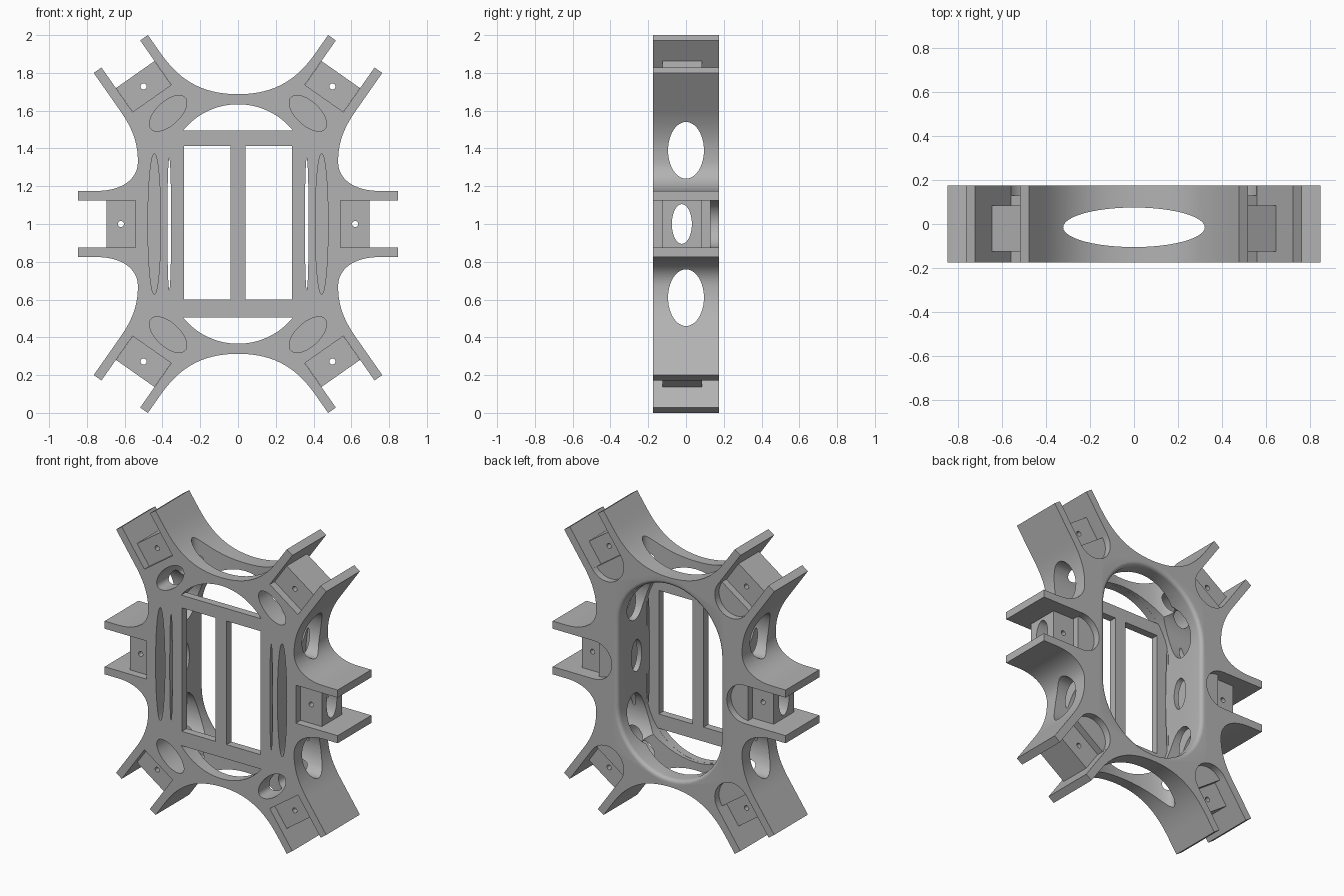
import bpy, bmesh, math
from mathutils import Vector

cube = bpy.data.objects.get("Cube")
if cube:
    bpy.data.objects.remove(cube)

grey = bpy.data.materials.new("plain_grey")
grey.use_nodes = True
COLOUR = (0.45, 0.45, 0.45, 1)
grey.diffuse_color = COLOUR
grey.node_tree.nodes["Principled BSDF"].inputs["Base Color"].default_value = COLOUR

MID = 1.0        # height of the symmetry plane
HALF = 0.175     # half depth of the frame
WALL = 0.05      # thickness of prongs and front plate
SIDE = (Vector((0.62, 0)), 0.0, 0.227)       # mount centre, angle, reach to tip
CORNER = (Vector((0.50, 0.728)), 55.0, 0.21)
FLOOR = -0.077   # slot floor, measured from the mount centre


def loft(name, rings):
    """Solid through equal rings of 3D points."""
    bm = bmesh.new()
    loops = [[bm.verts.new(p) for p in ring] for ring in rings]
    n = len(loops[0])
    for a, b in zip(loops, loops[1:]):
        for i in range(n):
            j = (i + 1) % n
            bm.faces.new((a[i], a[j], b[j], b[i]))
    bm.faces.new(loops[0])
    bm.faces.new(loops[-1])
    bmesh.ops.recalc_face_normals(bm, faces=bm.faces)
    mesh = bpy.data.meshes.new(name)
    bm.to_mesh(mesh)
    bm.free()
    mesh.materials.append(grey)
    obj = bpy.data.objects.new(name, mesh)
    bpy.context.collection.objects.link(obj)
    return obj


def ring_y(shape, y):
    return [(x, y, z + MID) for x, z in shape]


def prism(name, shape, y0, y1):
    return loft(name, [ring_y(shape, y0), ring_y(shape, y1)])


def cut(obj, cutter):
    cutter.hide_render = True
    mod = obj.modifiers.new("cut", "BOOLEAN")
    mod.operation, mod.solver, mod.object = "DIFFERENCE", "EXACT", cutter
    bpy.context.view_layer.objects.active = obj
    bpy.ops.object.modifier_apply(modifier=mod.name)
    bpy.data.objects.remove(cutter)


def ellipse(cx, cy, rx, ry, turn=0.0, n=48):
    c, s = math.cos(turn), math.sin(turn)
    pts = [(rx * math.cos(math.tau * i / n), ry * math.sin(math.tau * i / n)) for i in range(n)]
    return [(cx + c * u - s * v, cy + s * u + c * v) for u, v in pts]


def rect(x0, x1, z0, z1):
    return [(x0, z0), (x1, z0), (x1, z1), (x0, z1)]


def bezier(a, b, c, d, n=16):
    a, b, c, d = map(Vector, (a, b, c, d))
    return [a * (1 - t) ** 3 + b * 3 * t * (1 - t) ** 2 + c * 3 * t * t * (1 - t) + d * t ** 3
            for t in (i / n for i in range(n + 1))]


def arm_point(arm, t, s, sx=1, sz=1):
    """Point t along an arm and s across it, mirrored by sx and sz."""
    a = math.radians(arm[1])
    p = arm[0] + Vector((math.cos(a), math.sin(a))) * t + Vector((math.sin(a), -math.cos(a))) * s
    return Vector((p.x * sx, p.y * sz))


def stadium(r, centre=0.26, n=24):
    top = [(r * math.cos(math.pi * i / n), centre + r * math.sin(math.pi * i / n)) for i in range(n + 1)]
    return top + [(-x, -z) for x, z in top]


# Outline: one quarter, mirrored twice
slot_in = HALF - WALL
tip = CORNER[2]
quarter = bezier((0, 0.687), (0.2, 0.687), arm_point(CORNER, tip - 0.28, -HALF),
                 arm_point(CORNER, tip - 0.12, -HALF))
quarter += [arm_point(CORNER, t, s) for t, s in (
    (tip, -HALF), (tip, -slot_in), (FLOOR, -slot_in),
    (FLOOR, slot_in), (tip, slot_in), (tip, HALF))]
quarter += bezier(arm_point(CORNER, tip - 0.247, HALF), arm_point(CORNER, tip - 0.367, HALF),
                  (0.53, 0.42), (0.53, 0.33))
quarter += bezier((0.53, 0.33), (0.53, 0.24), (0.61, HALF), (0.75, HALF))[1:]
quarter += [arm_point(SIDE, t, -s) for t, s in ((SIDE[2], HALF), (SIDE[2], slot_in), (FLOOR, slot_in))]
right = quarter + [(x, -z) for x, z in reversed(quarter)]
outline = right + [(-x, z) for x, z in reversed(right[1:-1])]
frame = prism("body_frame", outline, -HALF, HALF)

# Hollow open to the back, with a rounded rim
R, RIM = 0.375, 0.025
rings = [ring_y(stadium(R), WALL - HALF)]
for i in range(6):
    a = math.pi / 2 * i / 5
    rings.append(ring_y(stadium(R + RIM * (1 - math.cos(a))), HALF - RIM + RIM * math.sin(a)))
rings.append(ring_y(stadium(R + RIM), HALF + 0.1))
cut(frame, loft("hollow_cutter", rings))

# Front plate openings: two windows, two arches, two slits
front = -HALF - 0.1
plate = WALL - HALF + 0.01
for s in (-1, 1):
    cut(frame, prism("window_cutter", rect(s * 0.04, s * 0.285, -0.4, 0.412), front, plate))
    a0 = math.asin(0.235 / R)
    arc = [a0 + (math.pi - 2 * a0) * i / 24 for i in range(25)]
    arch = [((R - 0.001) * math.cos(a), s * (0.26 + (R - 0.001) * math.sin(a))) for a in arc]
    cut(frame, prism("arch_cutter", arch, front, plate))
    cut(frame, prism("slit_cutter", ellipse(s * 0.364, 0, 0.01, 0.35), front, plate))
    # Blind oval pockets
    cut(frame, prism("long_pocket_cutter", ellipse(s * 0.443, 0, 0.034, 0.372), front, 0.11))
    for v in (-1, 1):
        oval = ellipse(s * 0.37, v * 0.586, 0.122, 0.062, -s * v * math.radians(43))
        cut(frame, prism("corner_pocket_cutter", oval, front, 0.11))


# Oval tunnels through the walls
def side_tunnel(y, z, ry, rz):
    o = ellipse(y, z + MID, ry, rz)
    return loft("side_tunnel_cutter", [[(x, u, v) for u, v in o] for x in (-1.2, 1.2)])


for z in (-0.39, 0.39):
    cut(frame, side_tunnel(0, z, 0.095, 0.15))
cut(frame, side_tunnel(-0.022, 0, 0.053, 0.105))
o = ellipse(0, -0.015, 0.322, 0.09)
cut(frame, loft("upright_tunnel_cutter", [[(u, v, z) for u, v in o] for z in (-0.2, 2.2)]))

# Mount blocks and the round pockets behind them
mounts = [(SIDE, "side", sx, 1) for sx in (1, -1)]
mounts += [(CORNER, "upper" if sz > 0 else "lower", sx, sz) for sx in (1, -1) for sz in (1, -1)]
for arm, place, sx, sz in mounts:
    r = slot_in - 0.0005
    half = [(FLOOR - r * math.sin(math.pi * i / 20), r * math.cos(math.pi * i / 20)) for i in range(21)]
    half = [(FLOOR + 0.04, r)] + half + [(FLOOR + 0.04, -r)]
    shape = [arm_point(arm, t, s, sx, sz) for t, s in half]
    cut(frame, prism("round_pocket_cutter", shape, 0.13, HALF + 0.1))

    box = [(FLOOR - 0.006, -r), (-FLOOR, -r), (-FLOOR, r), (FLOOR - 0.006, r)]
    name = place + ("_left" if sx > 0 else "_right") + "_mount_block"
    block = prism(name, [arm_point(arm, t, s, sx, sz) for t, s in box], WALL - HALF, 0.085)
    c = arm_point(arm, 0, 0, sx, sz)
    cut(block, prism("pin_cutter", ellipse(c.x, c.y, 0.016, 0.016, n=20), -0.3, 0.3))
    if arm is SIDE:
        cut(block, side_tunnel(-0.022, 0, 0.053, 0.105))

# Smooth curved walls, keep hard edges
for obj in bpy.context.collection.objects:
    if obj.type == "MESH" and (obj is frame or obj.name.endswith("mount_block")):
        bpy.ops.object.select_all(action="DESELECT")
        obj.select_set(True)
        bpy.context.view_layer.objects.active = obj
        bpy.ops.object.shade_smooth_by_angle(angle=math.radians(30))
